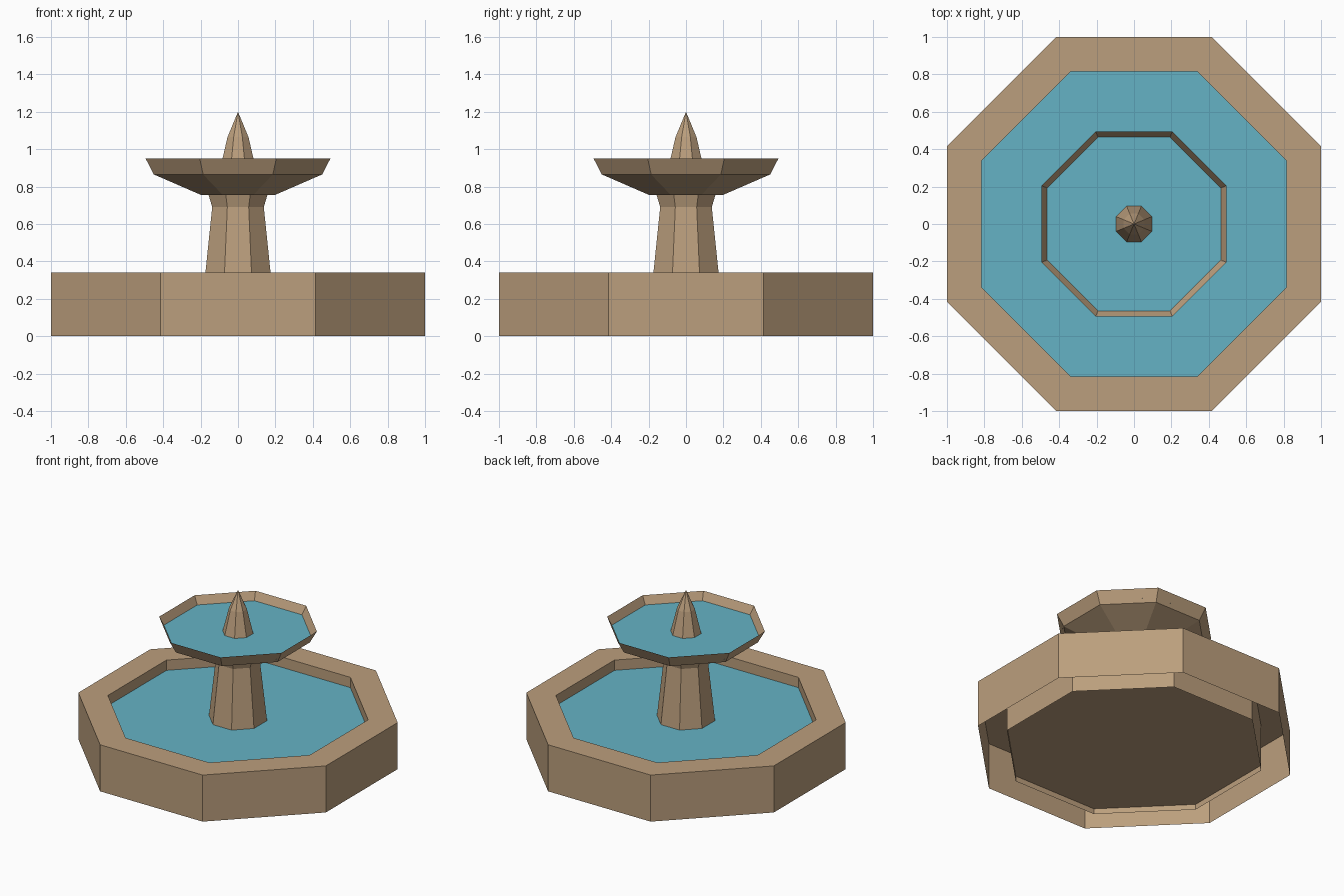
import bpy, bmesh, math

if "Cube" in bpy.data.objects:
    bpy.data.objects.remove(bpy.data.objects["Cube"])


def material(name, rgb):
    m = bpy.data.materials.new(name)
    m.diffuse_color = (*rgb, 1.0)
    m.use_nodes = True
    m.node_tree.nodes["Principled BSDF"].inputs["Base Color"].default_value = m.diffuse_color
    return m


STONE = material("sandstone", (0.50, 0.345, 0.205))
WATER = material("water_blue", (0.13, 0.45, 0.56))
SIDES = 8


def lathe(name, profile, mat, cap_start=False, cap_end=False):
    """Eight-sided lathe; profile = (flat-to-centre distance, z)."""
    bm = bmesh.new()
    rings = []
    for a, z in profile:
        if a == 0:
            rings.append([bm.verts.new((0, 0, z))])
            continue
        r = a / math.cos(math.pi / SIDES)
        rings.append([bm.verts.new((r * math.cos((i + 0.5) * math.tau / SIDES),
                                    r * math.sin((i + 0.5) * math.tau / SIDES), z))
                      for i in range(SIDES)])
    for lo, hi in zip(rings, rings[1:]):
        for i in range(SIDES):
            j = (i + 1) % SIDES
            if len(hi) == 1:
                bm.faces.new((lo[i], lo[j], hi[0]))
            else:
                bm.faces.new((lo[i], lo[j], hi[j], hi[i]))
    if cap_start:
        bm.faces.new(rings[0][::-1])
    if cap_end:
        bm.faces.new(rings[-1])
    me = bpy.data.meshes.new(name)
    bm.to_mesh(me)
    bm.free()
    me.materials.append(mat)
    ob = bpy.data.objects.new(name, me)
    bpy.context.collection.objects.link(ob)
    return ob


# Basin wall, open underneath, with a raised floor
lathe("basin_wall", [(1, 0), (1, 0.34), (0.815, 0.34), (0.815, 0)], STONE)
lathe("basin_floor", [(0.815, 0.04)], STONE, cap_start=True)
lathe("basin_water", [(0.815, 0.265)], WATER, cap_end=True)

# Tapered pillar with flared neck
lathe("pillar", [(0.205, 0.04), (0.138, 0.69), (0.157, 0.755)], STONE)

# Upper bowl and its water
lathe("upper_bowl", [(0.197, 0.755), (0.45, 0.865), (0.494, 0.95)], STONE, cap_start=True)
lathe("upper_water", [(0.464, 0.892)], WATER, cap_end=True)

# Pointed finial
lathe("finial", [(0.096, 0.892), (0.056, 1.065), (0, 1.2)], STONE)
